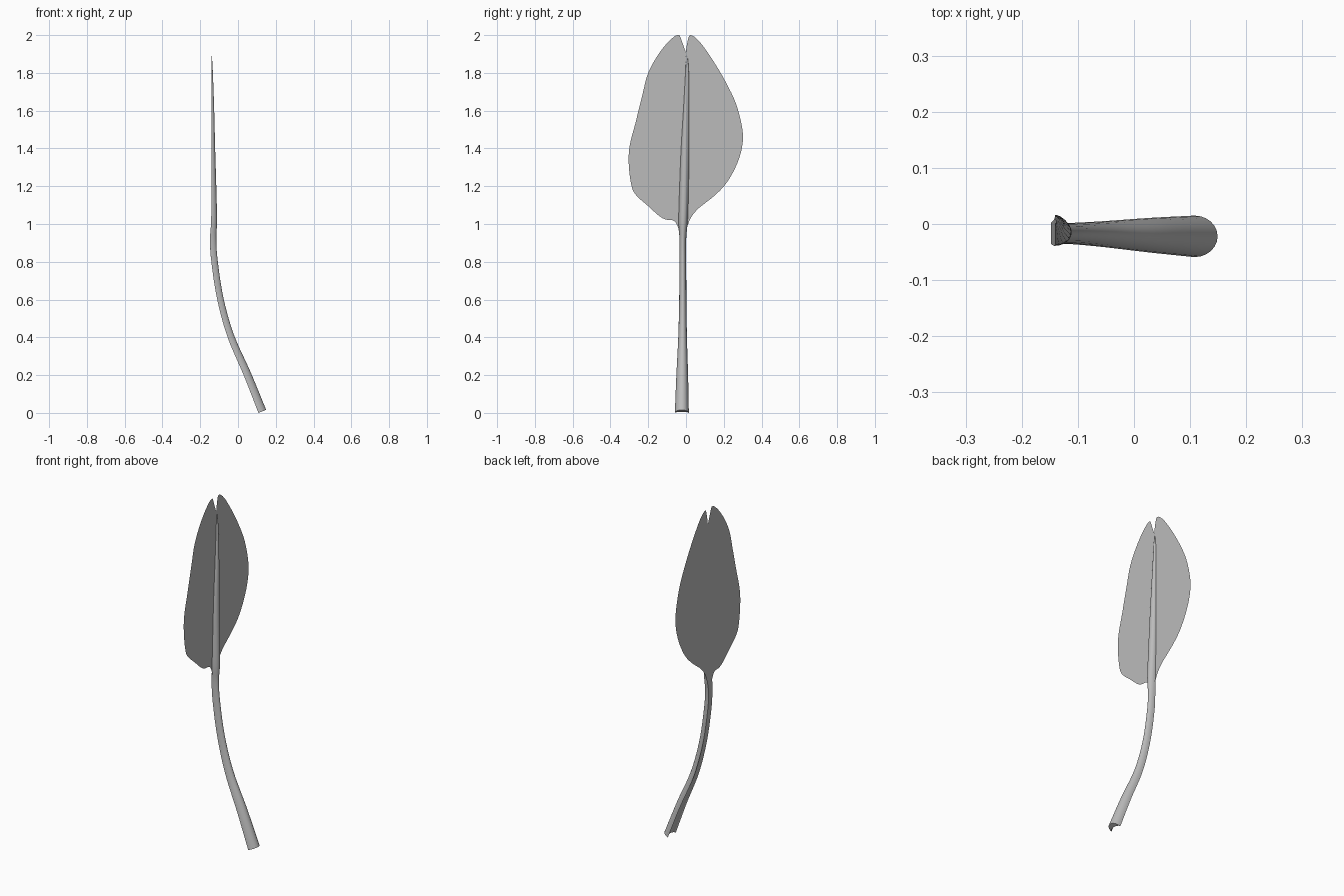
import bpy, bmesh, math
from mathutils import Vector

cube = bpy.data.objects.get("Cube")
if cube:
    bpy.data.objects.remove(cube, do_unlink=True)

grey = bpy.data.materials.new("leaf_grey")
grey.use_nodes = True
COLOUR = (0.5, 0.5, 0.5, 1)
grey.diffuse_color = COLOUR
grey.node_tree.nodes["Principled BSDF"].inputs["Base Color"].default_value = COLOUR


def smooth_path(points, steps):
    """Catmull-Rom interpolation through tuples of any length."""
    pts = [Vector(p) for p in points]
    pts = [2 * pts[0] - pts[1]] + pts + [2 * pts[-1] - pts[-2]]
    out = []
    for a, b, c, d in zip(pts, pts[1:], pts[2:], pts[3:]):
        for i in range(steps):
            t = i / steps
            out.append(0.5 * (2 * b + (c - a) * t + (2 * a - 5 * b + 4 * c - d) * t ** 2
                              + (3 * b - a - 3 * c + d) * t ** 3))
    return out + [pts[-2]]


def finish(bm, name, angle):
    mesh = bpy.data.meshes.new(name)
    bm.to_mesh(mesh)
    bm.free()
    mesh.materials.append(grey)
    obj = bpy.data.objects.new(name, mesh)
    bpy.context.collection.objects.link(obj)
    bpy.ops.object.select_all(action='DESELECT')
    obj.select_set(True)
    bpy.context.view_layer.objects.active = obj
    bpy.ops.object.shade_smooth_by_angle(angle=math.radians(angle))


BLADE_X = -0.142

# Flat blade: two lobes with a notch at the tip, as (y, z) outlines
near_lobe = [(-.008, 1.89), (-.02, 1.94), (-.036, 2), (-.077, 1.98), (-.14, 1.907),
             (-.2, 1.8), (-.233, 1.675), (-.267, 1.537), (-.298, 1.415), (-.303, 1.315),
             (-.288, 1.2), (-.262, 1.15), (-.204, 1.098), (-.145, 1.045), (-.108, 1.024),
             (-.066, 1.018), (-.045, .99), (-.035, .95)]
far_lobe = [(.0, .95), (.008, .99), (.03, 1.04), (.071, 1.087), (.145, 1.145),
            (.209, 1.21), (.262, 1.3), (.294, 1.394), (.3, 1.49), (.267, 1.63),
            (.209, 1.754), (.14, 1.87), (.071, 1.966), (.024, 2), (.008, 1.965), (-.004, 1.89)]
bm = bmesh.new()
outline = smooth_path(near_lobe, 4) + smooth_path(far_lobe, 4)
bm.faces.new([bm.verts.new((BLADE_X, p[0], min(p[1], 2))) for p in reversed(outline)])
bmesh.ops.triangulate(bm, faces=bm.faces[:])
finish(bm, "leaf_blade", 30)

# Stalk running into the midrib: back x, z, y centre, half width, depth, groove depth
stations = [(.108, 0, -.022, .037, .044, .016), (.03, .2, -.02, .031, .04, .014),
            (-.055, .4, -.018, .023, .036, .008), (-.11, .6, -.017, .019, .034, .003),
            (-.141, .8, -.017, .018, .034, 0), (-.148, .92, -.017, .018, .033, 0),
            (-.142, 1.02, -.015, .024, .031, 0), (-.141, 1.2, -.01, .024, .026, 0),
            (-.141, 1.4, -.005, .021, .02, 0), (-.141, 1.6, .001, .015, .015, 0),
            (-.141, 1.8, .006, .009, .008, 0), (-.141, 1.89, .004, .004, .003, 0)]
path = smooth_path(stations, 5)
SIDES = 12
bm = bmesh.new()
rings = []
for i, s in enumerate(path):
    x, z, yc, half, depth, groove = s
    step = path[min(i + 1, len(path) - 1)] - path[max(i - 1, 0)]
    along = Vector((step[0], 0, step[1])).normalized()
    out = Vector((along.z, 0, -along.x))
    base = Vector((x, yc, z))
    ring = []
    for k in range(SIDES + 1):          # rounded face
        a = math.pi * k / SIDES
        ring.append(base + Vector((0, -half * math.cos(a), 0)) + out * depth * math.sin(a))
    for k in range(1, 6):               # grooved back
        a = math.pi * k / 6
        ring.append(base + Vector((0, half * math.cos(a), 0)) + out * groove * math.sin(a))
    rings.append([bm.verts.new(p) for p in ring])
for low, high in zip(rings, rings[1:]):
    for k in range(len(low)):
        n = (k + 1) % len(low)
        bm.faces.new((low[k], low[n], high[n], high[k]))
bm.faces.new(rings[0])
bm.faces.new(rings[-1])
bmesh.ops.recalc_face_normals(bm, faces=bm.faces[:])
# Settle the cut end on the floor
lowest = min(v.co.z for v in bm.verts)
for v in bm.verts:
    if v.co.z < 0.1:
        v.co.z -= lowest
finish(bm, "stalk_and_midrib", 45)
